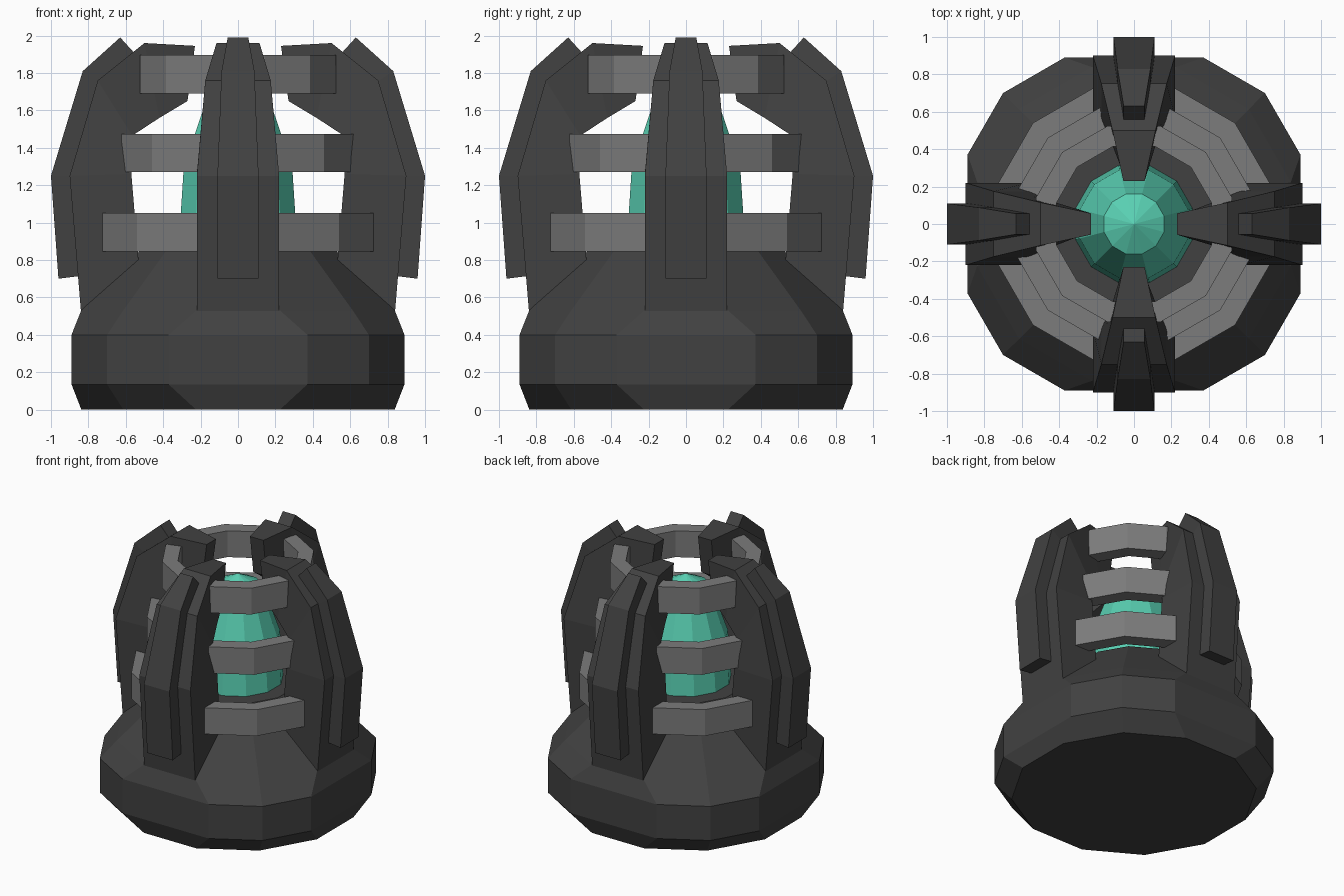
import bpy, math

if "Cube" in bpy.data.objects:
    bpy.data.objects.remove(bpy.data.objects["Cube"])


def material(name, rgb):
    m = bpy.data.materials.new(name)
    m.diffuse_color = (*rgb, 1)
    m.use_nodes = True
    m.node_tree.nodes["Principled BSDF"].inputs["Base Color"].default_value = m.diffuse_color
    return m


DARK = material("dark_metal", (0.053, 0.053, 0.053))
GREY = material("grey_metal", (0.2, 0.2, 0.2))
GREEN = material("green_crystal", (0.10, 0.63, 0.45))


def make(name, verts, faces, mat):
    me = bpy.data.meshes.new(name)
    me.from_pydata(verts, [], faces)
    me.materials.append(mat)
    ob = bpy.data.objects.new(name, me)
    bpy.context.collection.objects.link(ob)
    return ob


def dodecagon(r, z, flat=None):
    """Twelve-sided loop, corners at 15 degrees; flat trims the four axis sides."""
    pts = []
    for i in range(12):
        a = math.radians(15 + 30 * i)
        x, y = r * math.cos(a), r * math.sin(a)
        if flat and abs(x) > flat:      # slide along the 30 degree sides
            d = abs(x) - flat
            x, y = math.copysign(flat, x), y + math.copysign(d * math.sqrt(3), y)
        elif flat and abs(y) > flat:
            d = abs(y) - flat
            x, y = x + math.copysign(d * math.sqrt(3), x), math.copysign(flat, y)
        pts.append((x, y, z))
    return pts


def bridge(loops, n, closed=False):
    """Quads joining successive loops of n points."""
    faces = []
    for k in range(loops if closed else loops - 1):
        a, b = k * n, ((k + 1) % loops) * n
        for i in range(n):
            j = (i + 1) % n
            faces.append((a + i, a + j, b + j, b + i))
    return faces


def stack(name, loops, mat):
    n = len(loops[0])
    faces = bridge(len(loops), n)
    faces.append(tuple(reversed(range(n))))
    faces.append(tuple(range((len(loops) - 1) * n, len(loops) * n)))
    return make(name, [p for l in loops for p in l], faces, mat)


def arm(name, stations, angle):
    """Loft of rectangles: (outer r, outer z, inner r, inner z, half width)."""
    loops = [[(ro, -w, zo), (ro, w, zo), (ri, w, zi), (ri, -w, zi)]
             for ro, zo, ri, zi, w in stations]
    ob = stack(name, loops, DARK)
    ob.rotation_euler[2] = angle


# base with chamfered foot and conical top
stack("base", [dodecagon(0.867, 0), dodecagon(0.99, 0.135, 0.89),
               dodecagon(0.99, 0.40, 0.89), dodecagon(0.868, 0.53),
               dodecagon(0.44, 0.95)], DARK)

# glowing core
crystal = [dodecagon(r, z) for r, z in
           ((0.33, 0.85), (0.30, 1.30), (0.166, 1.68), (0.002, 1.76))]
stack("crystal", crystal, GREEN)

# three cage rings
for k, (r, z) in enumerate(((0.764, 0.845), (0.652, 1.27), (0.543, 1.69))):
    ri, h = r - 0.113, 0.205
    loops = [dodecagon(r, z), dodecagon(r, z + h), dodecagon(ri, z + h), dodecagon(ri, z)]
    make(f"cage_ring_{k + 1}", [p for l in loops for p in l],
         [f[::-1] for f in bridge(4, 12, True)], GREY)

# four curved arms, each with a raised outer rib
PLATE = [(0.829, 0.40, 0.50, 0.40, 0.22), (0.84, 0.53, 0.51, 0.53, 0.22),
         (0.90, 1.25, 0.57, 1.26, 0.22), (0.75, 1.76, 0.565, 1.465, 0.175),
         (0.50, 1.96, 0.42, 1.56, 0.115), (0.23, 1.945, 0.27, 1.65, 0.057)]
RIB = [(0.96, 0.70, 0.80, 0.72, 0.11), (1.0, 1.25, 0.85, 1.25, 0.11),
       (0.83, 1.81, 0.70, 1.72, 0.088), (0.63, 1.99, 0.53, 1.88, 0.055)]
for i in range(4):
    arm(f"arm_{i + 1}", PLATE, i * math.pi / 2)
    arm(f"arm_rib_{i + 1}", RIB, i * math.pi / 2)
